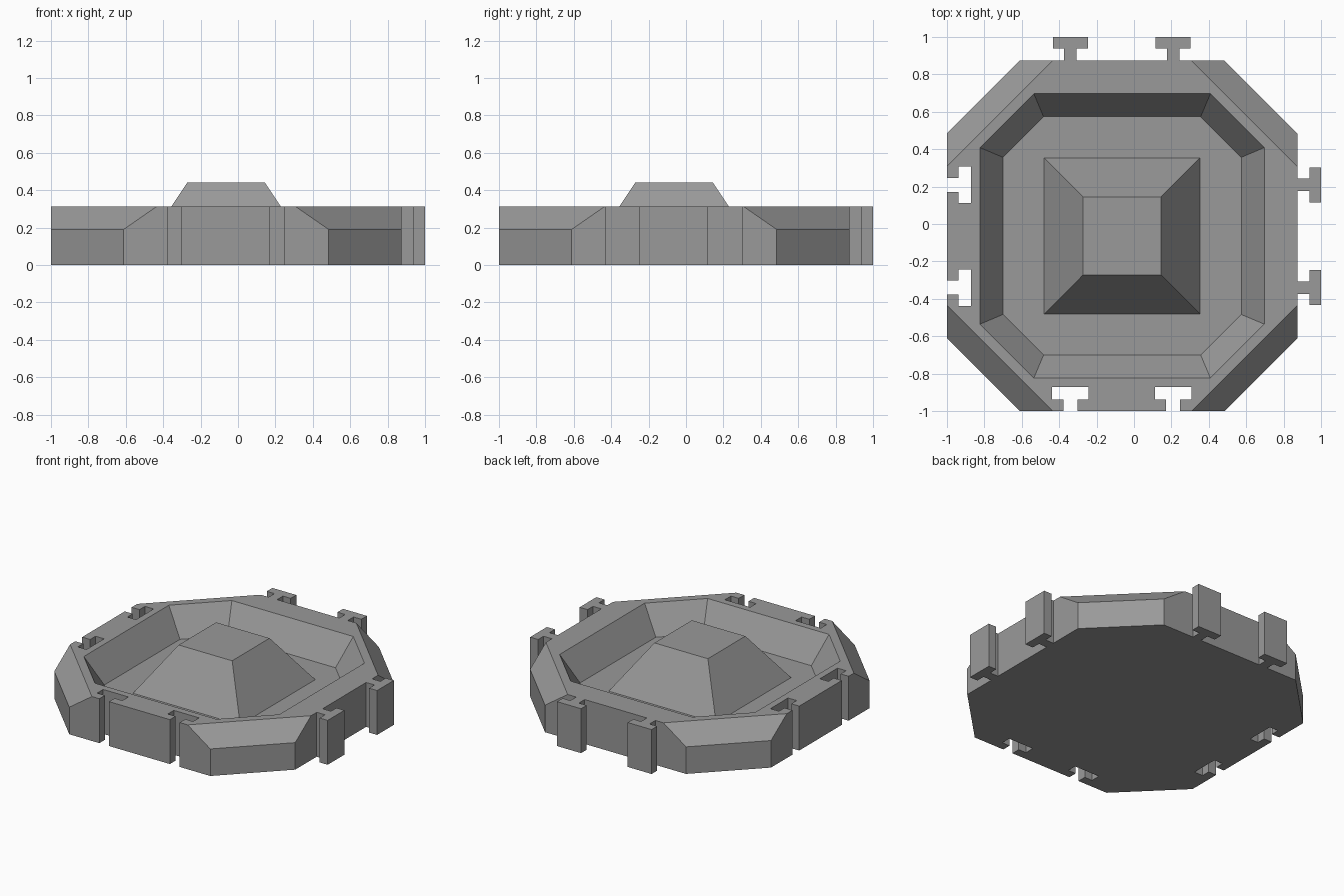
import bpy, bmesh

if "Cube" in bpy.data.objects:
    bpy.data.objects.remove(bpy.data.objects["Cube"])

C = -0.0635            # centre of the tile body, offset by the connector tabs
TOP = 0.312            # rim height
FLOOR = 0.125          # basin floor height
SPOTS = (-0.34, 0.209)  # connector positions along each side

grey = bpy.data.materials.new("grey stone")
grey.diffuse_color = (0.32, 0.32, 0.32, 1)
grey.use_nodes = True
grey.node_tree.nodes["Principled BSDF"].inputs["Base Color"].default_value = grey.diffuse_color


def finish(name, bm):
    bmesh.ops.recalc_face_normals(bm, faces=bm.faces)
    me = bpy.data.meshes.new(name)
    bm.to_mesh(me)
    bm.free()
    me.materials.append(grey)
    ob = bpy.data.objects.new(name, me)
    bpy.context.collection.objects.link(ob)
    return ob


def octagon(h, c):
    """Square of half-size h whose corners are cut back to c."""
    return [(C + x, C + y) for x, y in
            ((-c, -h), (c, -h), (h, -c), (h, c), (c, h), (-c, h), (-h, c), (-h, -c))]


def square(h):
    return [(C - h, C - h), (C + h, C - h), (C + h, C + h), (C - h, C + h)]


def loft(name, rings):
    """Closed solid through a list of (outline, height) rings."""
    bm = bmesh.new()
    loops = [[bm.verts.new((x, y, z)) for x, y in pts] for pts, z in rings]
    for a, b in zip(loops, loops[1:]):
        n = len(a)
        for i in range(n):
            j = (i + 1) % n
            bm.faces.new((a[i], a[j], b[j], b[i]))
    bm.faces.new(loops[0][::-1])
    bm.faces.new(loops[-1])
    bmesh.ops.dissolve_limit(bm, angle_limit=0.005, verts=bm.verts, edges=bm.edges)
    return finish(name, bm)


def tee(name, centre, stem_w, bar_w, stem, neck, end, z0, z1, swap):
    """Upright T-shaped prism running outward from stem to end."""
    pts = [(-stem_w, stem), (stem_w, stem), (stem_w, neck), (bar_w, neck),
           (bar_w, end), (-bar_w, end), (-bar_w, neck), (-stem_w, neck)]
    pts = [(centre + u, v) for u, v in pts]
    if swap:
        pts = [(v, u) for u, v in pts]
    return loft(name, [(pts, z0), (pts, z1)])


# Tile body: bevelled corners outside, sunken basin inside
body = loft("tile_body", [
    (octagon(0.9365, 0.548), 0),
    (octagon(0.9365, 0.548), 0.19),
    (octagon(0.9365, 0.372), TOP),
    (octagon(0.76, 0.472), TOP),
    (octagon(0.637, 0.42), FLOOR),
])

# Raised block in the basin
loft("centre_mound", [(square(0.417), FLOOR), (square(0.208), 0.44)])

# Connector tabs on back and right, matching slots cut in front and left
for swap, tab_side, slot_side in ((False, "back", "front"), (True, "right", "left")):
    for i, s in enumerate(SPOTS):
        tee(f"{tab_side}_tab_{i + 1}", s, 0.033, 0.093, 0.873, 0.938, 1.0, 0, TOP, swap)
        cutter = tee(f"{slot_side}_slot_cutter_{i + 1}", s, 0.038, 0.098,
                     -1.1, -0.938, -0.871, -0.1, 0.5, swap)
        cutter.hide_render = True
        cutter.hide_viewport = True
        mod = body.modifiers.new(f"{slot_side}_slot_{i + 1}", "BOOLEAN")
        mod.operation = "DIFFERENCE"
        mod.solver = "EXACT"
        mod.object = cutter
